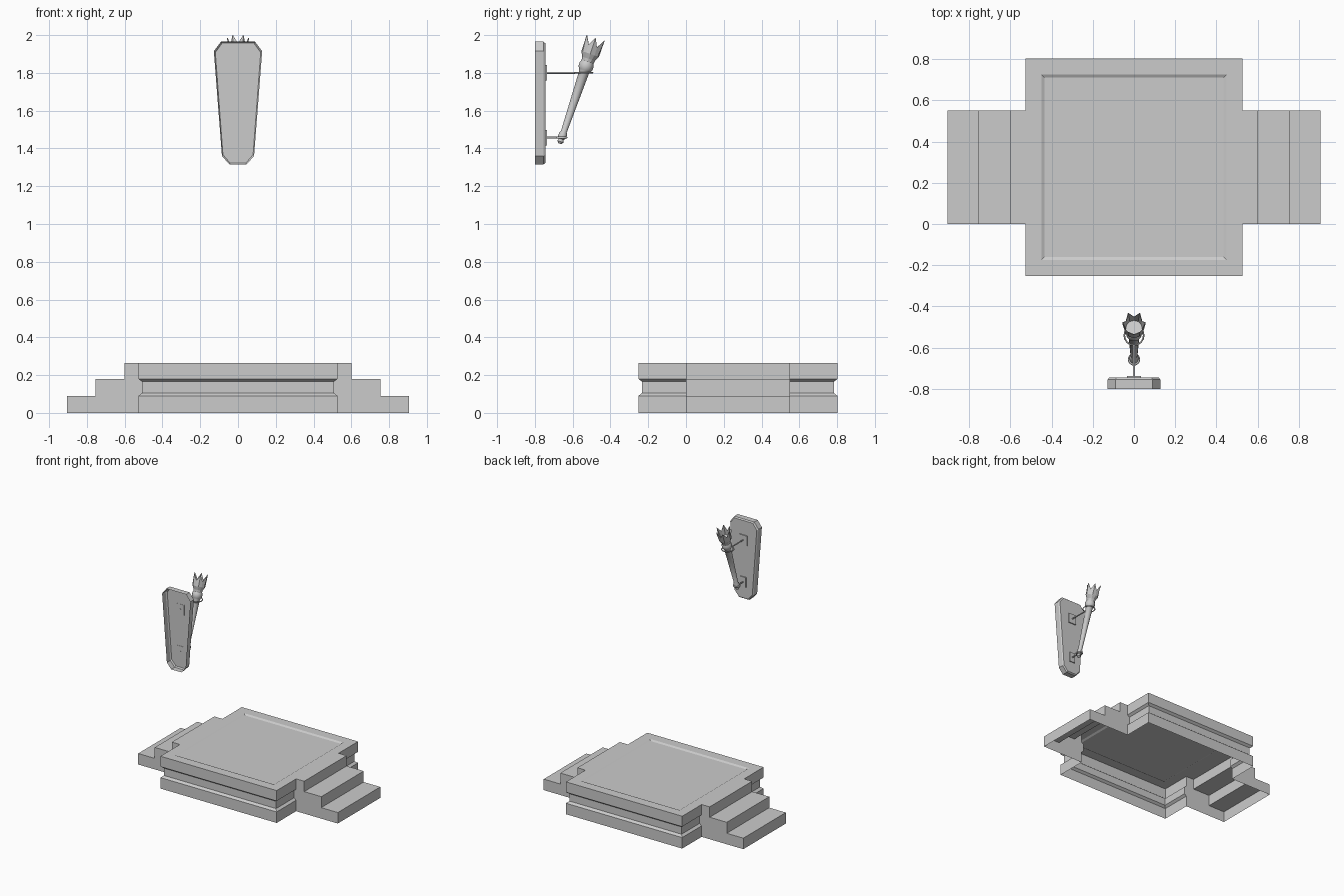
import bpy, bmesh
from math import sin, cos, pi, radians
from mathutils import Matrix, Vector

if "Cube" in bpy.data.objects:
    bpy.data.objects.remove(bpy.data.objects["Cube"])


def finish(name, bm, smooth=None):
    bmesh.ops.remove_doubles(bm, verts=bm.verts, dist=1e-5)
    bmesh.ops.recalc_face_normals(bm, faces=bm.faces)
    me = bpy.data.meshes.new(name)
    bm.to_mesh(me)
    bm.free()
    ob = bpy.data.objects.new(name, me)
    bpy.context.collection.objects.link(ob)
    if smooth:
        bpy.ops.object.select_all(action='DESELECT')
        bpy.context.view_layer.objects.active = ob
        ob.select_set(True)
        bpy.ops.object.shade_smooth_by_angle(angle=radians(smooth))
    return ob


def face(bm, pts):
    return bm.faces.new([bm.verts.new(p) for p in pts])


def loft(bm, rings, skip=(), cap=True):
    n = len(rings[0])
    for a, b in zip(rings, rings[1:]):
        for i in range(n):
            if i not in skip:
                j = (i + 1) % n
                face(bm, [a[i], a[j], b[j], b[i]])
    if cap:
        face(bm, rings[-1])


# Platform: moulded shell, open below, with side steps joined into it
CY, Y0, Y1 = 0.275, 0.0, 0.55
moulding = [(.527, 0), (.527, .09), (.508, .105), (.508, .165), (.527, .18), (.527, .265)]


def outline(h, z):
    return [(-h, CY - h, z), (h, CY - h, z), (h, Y0, z), (h, Y1, z),
            (h, CY + h, z), (-h, CY + h, z), (-h, Y1, z), (-h, Y0, z)]


bm = bmesh.new()
loft(bm, [outline(h, z) for h, z in moulding], skip=(2, 6), cap=False)
loft(bm, [outline(h, z) for h, z in [(.527, .265), (.45, .265), (.435, .257)]])
stairs = [(.527, .265), (.60, .265), (.60, .18), (.755, .18),
          (.755, .09), (.905, .09), (.905, 0)]
for s in (-1, 1):
    for (xa, za), (xb, zb) in zip(stairs, stairs[1:]):
        face(bm, [(s*xa, Y0, za), (s*xb, Y0, zb), (s*xb, Y1, zb), (s*xa, Y1, za)])
    for y in (Y0, Y1):
        face(bm, [(s*x, y, z) for x, z in stairs + moulding[:-1]])
finish("stepped_platform", bm)

# Wall plaque: tapered octagon, open at its wall side
half = [(.045, 1.315), (.085, 1.36), (.128, 1.915), (.09, 1.965)]
shape = half + [(-x, z) for x, z in reversed(half)]
zc = 1.64


def plaque_ring(y, inset):
    fx, fz = 1 - inset / .128, 1 - inset / .325
    return [(x*fx, y, zc + (z - zc)*fz) for x, z in shape]


bm = bmesh.new()
loft(bm, [plaque_ring(-.80, 0), plaque_ring(-.755, 0), plaque_ring(-.745, .008)])
finish("wall_plaque", bm)

# Torch axis, leaning out from the wall
lean = radians(18.7)
base = Vector((0, -.668, 1.425))
axis = Vector((0, sin(lean), cos(lean)))
to_world = Matrix.Translation(base) @ Matrix.Rotation(-lean, 4, 'X')


def circle(r, t, n=12):
    return [(r*cos(2*pi*i/n), r*sin(2*pi*i/n), t) for i in range(n)]


# Handle with pommel and collar
handle = [(.008, 0), (.017, .012), (.013, .026), (.022, .036), (.022, .056),
          (.016, .066), (.027, .40), (.033, .412), (.039, .424), (.039, .444), (.033, .458)]
bm = bmesh.new()
loft(bm, [circle(r, t) for r, t in handle])
face(bm, circle(*handle[0]))
bm.transform(to_world)
finish("torch_handle", bm, 40)


# Six-pointed crown cup with a hollow inside
def crown_rim(r):
    pts = []
    for i in range(12):
        a = 2*pi*i/12
        tip = i % 2 == 0
        rr = r if tip else r * .80
        pts.append((rr*cos(a), rr*sin(a), .592 if tip else .545))
    return pts


bm = bmesh.new()
loft(bm, [circle(.033, .458), circle(.036, .475, 12), circle(.049, .502),
          crown_rim(.058), crown_rim(.055), circle(.040, .505)])
bm.transform(to_world)
finish("torch_crown", bm)

# Wall brackets: plate, rod and holding ring at two heights
for label, z, w, ring_r, tube in (("upper", 1.80, .035, .047, .004),
                                  ("lower", 1.457, .025, .024, .006)):
    cy = base.y + axis.y / axis.z * (z - base.z)
    bm = bmesh.new()
    bmesh.ops.create_cube(bm, size=1, matrix=Matrix.Translation((0, -.742, z)) @
                          Matrix.Diagonal((2*w, .010, .082, 1)))
    finish(label + "_bracket_plate", bm)
    end = cy - ring_r
    bm = bmesh.new()
    bmesh.ops.create_cone(bm, cap_ends=True, segments=8, radius1=.005, radius2=.005,
                          depth=end + .75,
                          matrix=Matrix.Translation((0, (end - .75)/2, z)) @
                          Matrix.Rotation(pi/2, 4, 'X'))
    finish(label + "_bracket_rod", bm, 50)
    bpy.ops.mesh.primitive_torus_add(location=(0, cy, z), major_radius=ring_r,
                                     minor_radius=tube, major_segments=16, minor_segments=6)
    bpy.context.object.name = label + "_bracket_ring"
    bpy.ops.object.shade_smooth_by_angle(angle=radians(65))
